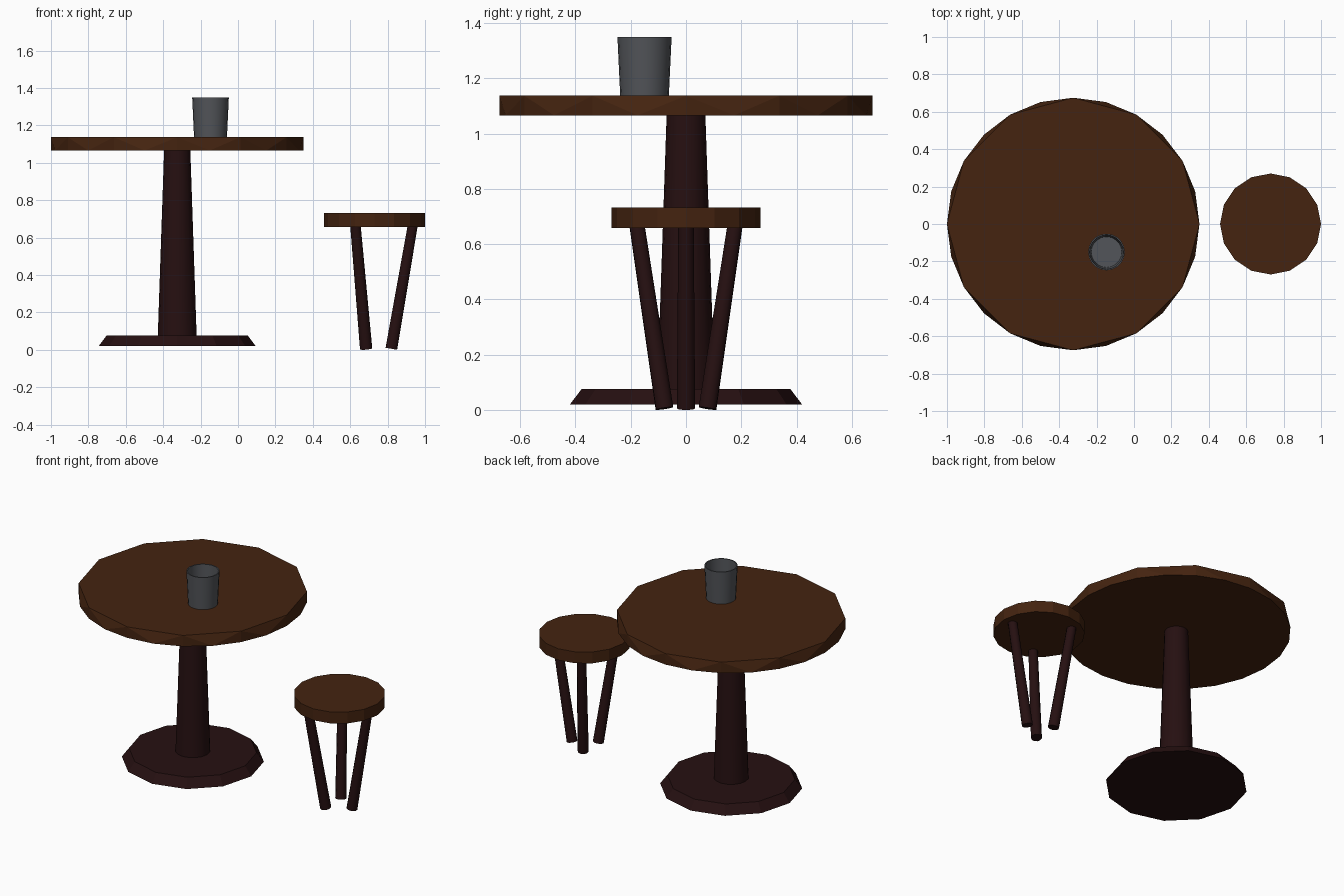
import bpy, bmesh, math
from mathutils import Vector

cube = bpy.data.objects.get("Cube")
if cube:
    bpy.data.objects.remove(cube, do_unlink=True)


def material(name, color):
    m = bpy.data.materials.new(name)
    m.use_nodes = True
    m.diffuse_color = (*color, 1)
    m.node_tree.nodes["Principled BSDF"].inputs["Base Color"].default_value = (*color, 1)
    return m


brown = material("brown wood", (0.058, 0.017, 0.005))
dark = material("dark wood", (0.019, 0.005, 0.0055))
grey = material("grey metal", (0.085, 0.09, 0.1))


def finish(name, bm, mat, location, smooth=False):
    bmesh.ops.recalc_face_normals(bm, faces=bm.faces)
    mesh = bpy.data.meshes.new(name)
    bm.to_mesh(mesh)
    bm.free()
    mesh.materials.append(mat)
    ob = bpy.data.objects.new(name, mesh)
    ob.location = location
    bpy.context.collection.objects.link(ob)
    if smooth:
        bpy.ops.object.select_all(action='DESELECT')
        ob.select_set(True)
        bpy.context.view_layer.objects.active = ob
        bpy.ops.object.shade_smooth_by_angle(angle=math.radians(50))
    return ob


def ring(bm, radius, z, sides):
    return [bm.verts.new((radius * math.cos(math.tau * i / sides),
                          radius * math.sin(math.tau * i / sides), z))
            for i in range(sides)]


def lathe(name, profile, sides, mat, location, smooth=False):
    """Closed turned solid from (radius, height) pairs, capped at both ends."""
    bm = bmesh.new()
    rings = [ring(bm, r, z, sides) for r, z in profile]
    for a, b in zip(rings, rings[1:]):
        for i in range(sides):
            j = (i + 1) % sides
            bm.faces.new((a[i], a[j], b[j], b[i]))
    bm.faces.new(rings[0])
    bm.faces.new(rings[-1])
    return finish(name, bm, mat, location, smooth)


TABLE_X, STOOL_X = -0.325, 0.73

# Tabletop: the upper edge has half as many corners as the lower edge
bm = bmesh.new()
low, high = ring(bm, 0.675, 1.066, 24), ring(bm, 0.675, 1.137, 12)
bm.faces.new(low)
bm.faces.new(high)
for i in range(12):
    a, mid, b = low[2 * i], low[2 * i + 1], low[(2 * i + 2) % 24]
    c, d = high[i], high[(i + 1) % 12]
    bm.faces.new((a, mid, c))
    bm.faces.new((mid, d, c))
    bm.faces.new((mid, b, d))
finish("tabletop", bm, brown, (TABLE_X, 0, 0))

# Pedestal
lathe("table_base", [(0.42, 0.02), (0.377, 0.077)], 12, dark, (TABLE_X, 0, 0))
lathe("table_column", [(0.104, 0.07), (0.07, 1.07)], 16, dark, (TABLE_X, 0, 0), True)

# Open cup with thin walls
lathe("cup", [(0.088, 1.137), (0.098, 1.35), (0.091, 1.35), (0.082, 1.15)],
      20, grey, (-0.147, -0.15, 0), True)

# Stool
lathe("stool_seat", [(0.27, 0.658), (0.27, 0.732)], 16, brown, (STOOL_X, 0, 0))
for i, name in enumerate(("left", "back", "front")):
    angle = math.tau * i / 3
    out = Vector((math.cos(angle), math.sin(angle), 0))
    foot = out * 0.09 + Vector((0, 0, 0.006))
    axis = out * 0.205 + Vector((0, 0, 0.67)) - foot
    leg = lathe("stool_leg_" + name, [(0.033, 0), (0.028, axis.length)], 10, dark,
                foot + Vector((STOOL_X, 0, 0)), True)
    leg.rotation_euler = axis.to_track_quat('Z', 'Y').to_euler()
